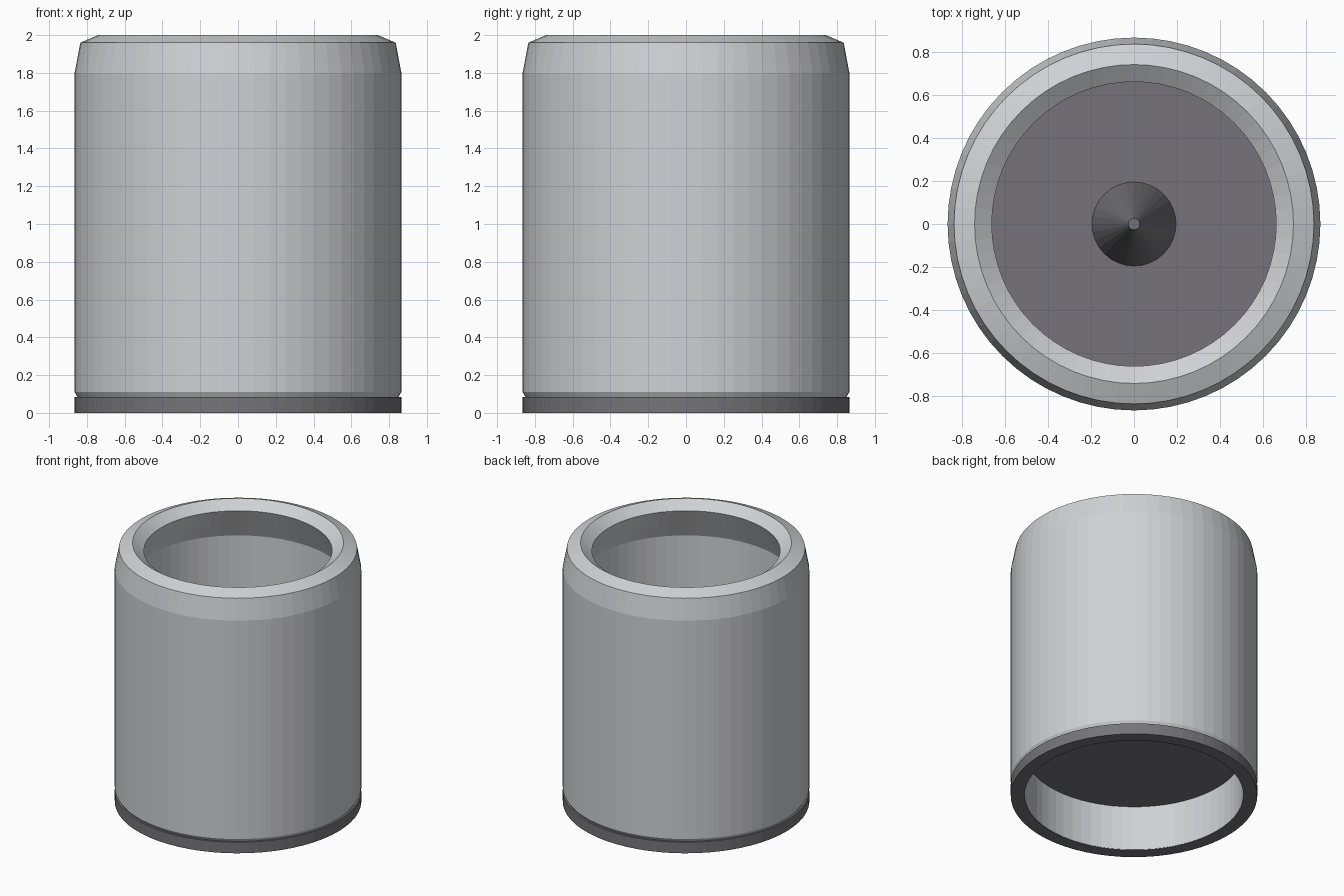
import bpy
import bmesh
from math import cos, sin, tau

cube = bpy.data.objects.get("Cube")
if cube:
    bpy.data.objects.remove(cube, do_unlink=True)

SEGMENTS = 64


def make_material(name, colour):
    mat = bpy.data.materials.new(name)
    mat.use_nodes = True
    mat.diffuse_color = colour
    mat.node_tree.nodes["Principled BSDF"].inputs["Base Color"].default_value = colour
    return mat


light_metal = make_material("light metal", (0.63, 0.64, 0.66, 1))
dark_metal = make_material("dark metal", (0.18, 0.175, 0.19, 1))


def lathe(name, profile, material, closed=True, segments=SEGMENTS):
    """Turn a (radius, height) profile around the z axis."""
    bm = bmesh.new()
    rings = []
    for radius, z in profile:
        rings.append([bm.verts.new((radius * cos(tau * i / segments),
                                    radius * sin(tau * i / segments), z))
                      for i in range(segments)])
    pairs = list(zip(rings, rings[1:]))
    if closed:
        pairs.append((rings[-1], rings[0]))
    else:
        bm.faces.new(rings[0])
        bm.faces.new(rings[-1])
    for low, high in pairs:
        for i in range(segments):
            j = (i + 1) % segments
            bm.faces.new((low[i], low[j], high[j], high[i]))
    bmesh.ops.recalc_face_normals(bm, faces=bm.faces)
    mesh = bpy.data.meshes.new(name)
    bm.to_mesh(mesh)
    bm.free()
    mesh.materials.append(material)
    obj = bpy.data.objects.new(name, mesh)
    bpy.context.collection.objects.link(obj)
    return obj


# Tube wall: chamfered foot, tapered shoulder, lip and flared mouth
lathe("tube_body", [
    (0.767, 0.003), (0.85, 0.003), (0.85, 0.085), (0.865, 0.11),
    (0.865, 1.8), (0.835, 1.96), (0.74, 2.0), (0.66, 1.94), (0.767, 1.7),
], light_metal)

# Dark band around the foot
lathe("base_ring", [
    (0.77, 0), (0.865, 0), (0.865, 0.085), (0.77, 0.085),
], dark_metal)

# Inner floor plate
lathe("floor_plate", [(0.767, 0.35), (0.767, 0.4)], dark_metal, closed=False)

# Tapered spike standing on the floor
lathe("centre_spike", [(0.195, 0.4), (0.027, 1.2)], dark_metal,
      closed=False, segments=32)
